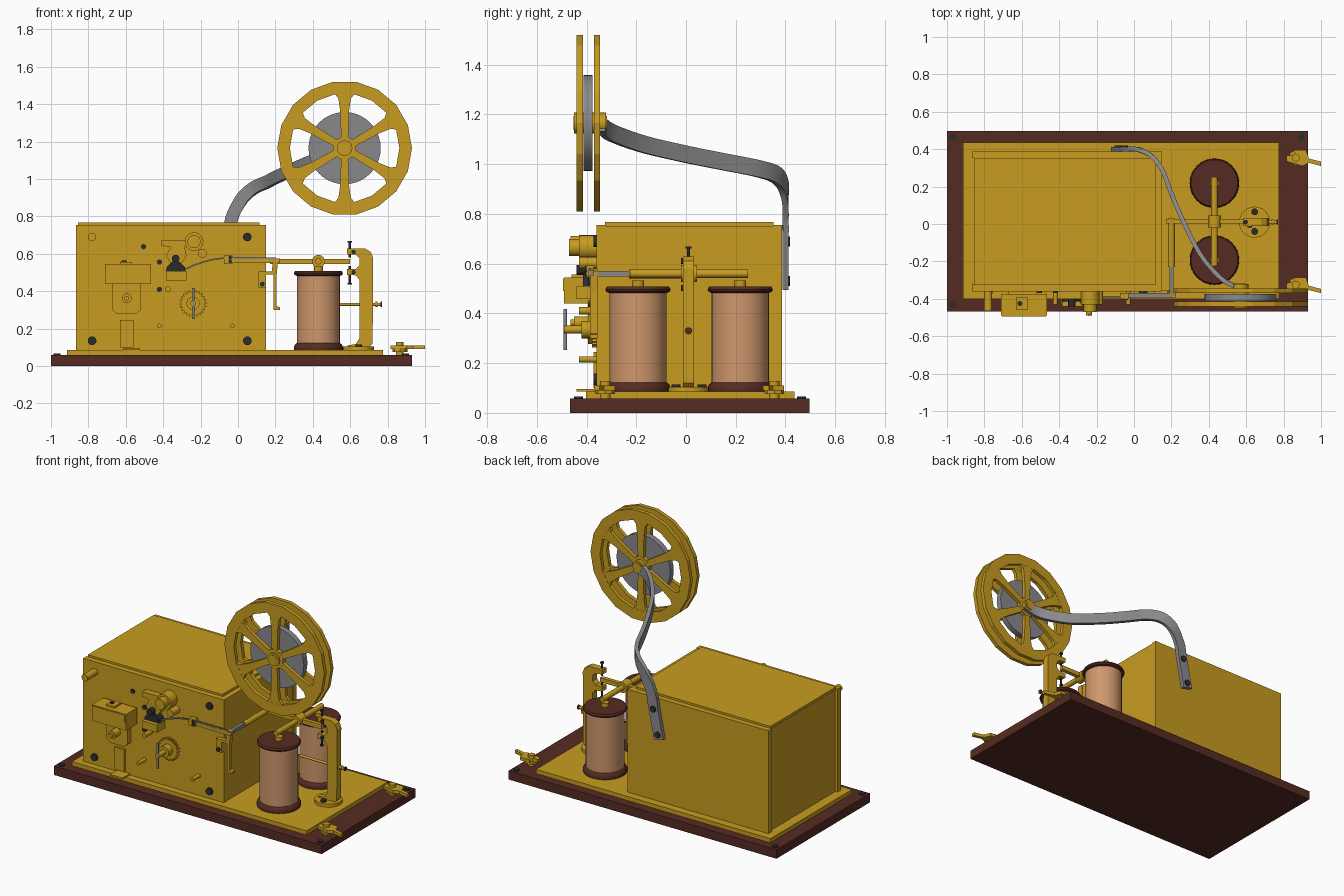
import bpy, bmesh, math
from mathutils import Vector as V

if "Cube" in bpy.data.objects:
    bpy.data.objects.remove(bpy.data.objects["Cube"])


def mat(name, r, g, b):
    m = bpy.data.materials.new(name)
    m.diffuse_color = (r, g, b, 1)
    m.use_nodes = True
    m.node_tree.nodes["Principled BSDF"].inputs["Base Color"].default_value = m.diffuse_color
    return m


BRASS = mat("brass", .58, .335, .015)
WOOD = mat("dark_red_wood", .09, .024, .016)
COPPER = mat("copper_wire", .62, .31, .15)
STEEL = mat("grey_steel", .25, .25, .26)
DARK = mat("dark_screw", .022, .025, .03)


def finish(name, bm, m, smooth=False):
    bmesh.ops.recalc_face_normals(bm, faces=bm.faces)
    me = bpy.data.meshes.new(name)
    bm.to_mesh(me)
    bm.free()
    me.materials.append(m)
    o = bpy.data.objects.new(name, me)
    bpy.context.collection.objects.link(o)
    if smooth:
        bpy.ops.object.select_all(action='DESELECT')
        o.select_set(True)
        bpy.context.view_layer.objects.active = o
        bpy.ops.object.shade_smooth_by_angle(angle=math.radians(35))
    return o


def box(name, x0, x1, y0, y1, z0, z1, m=BRASS):
    bm = bmesh.new()
    bmesh.ops.create_cube(bm, size=1)
    for v in bm.verts:
        v.co = V(((x0 + x1) / 2 + v.co.x * (x1 - x0), (y0 + y1) / 2 + v.co.y * (y1 - y0),
                  (z0 + z1) / 2 + v.co.z * (z1 - z0)))
    return finish(name, bm, m)


def cyl(name, a, b, r, m=BRASS, n=24):
    a, b = V(a), V(b)
    bm = bmesh.new()
    bmesh.ops.create_cone(bm, cap_ends=True, segments=n, radius1=r, radius2=r, depth=(b - a).length)
    bm.transform((b - a).to_track_quat('Z', 'Y').to_matrix().to_4x4())
    bmesh.ops.translate(bm, verts=bm.verts, vec=(a + b) / 2)
    return finish(name, bm, m, n > 10)


def pin(name, x, z, r, y1, m=BRASS, y0=-.355, n=20):
    return cyl(name, (x, y0, z), (x, y1, z), r, m, n)


def prism(name, pts, lo, hi, m=BRASS, axis='Y'):
    """Extrude an outline: in x,z along y, or in x,y along z."""
    bm = bmesh.new()
    f = bm.faces.new([bm.verts.new((p[0], lo, p[1]) if axis == 'Y' else (p[0], p[1], lo)) for p in pts])
    g = bmesh.ops.extrude_face_region(bm, geom=[f])
    d = (0, hi - lo, 0) if axis == 'Y' else (0, 0, hi - lo)
    bmesh.ops.translate(bm, verts=[e for e in g['geom'] if isinstance(e, bmesh.types.BMVert)], vec=d)
    return finish(name, bm, m)


def lathe(name, prof, c, m, n=32, axis='Z', closed=False):
    bm = bmesh.new()
    rings = []
    for i in range(n):
        a = 2 * math.pi * i / n
        rings.append([bm.verts.new(V(c) + (V((r * math.cos(a), r * math.sin(a), h)) if axis == 'Z'
                      else V((r * math.cos(a), h, r * math.sin(a))))) for r, h in prof])
    k = len(prof)
    for i in range(n):
        p, q = rings[i], rings[(i + 1) % n]
        for j in range(k if closed else k - 1):
            bm.faces.new((p[j], q[j], q[(j + 1) % k], p[(j + 1) % k]))
    if not closed:
        bm.faces.new([r[0] for r in rings])
        bm.faces.new([r[-1] for r in rings])
    return finish(name, bm, m, n > 20)


def strap(name, pts, w, t, m=STEEL, steps=6):
    """Flat strip along a smooth curve, its width kept upright."""
    P = [V(p) for p in pts]
    P = [2 * P[0] - P[1]] + P + [2 * P[-1] - P[-2]]
    c = []
    for i in range(1, len(P) - 2):
        a, b, d, e = P[i - 1:i + 3]
        for s in range(steps):
            u = s / steps
            c.append(.5 * (2 * b + (d - a) * u + (2 * a - 5 * b + 4 * d - e) * u**2 + (3 * b - a - 3 * d + e) * u**3))
    c.append(P[-2])
    bm = bmesh.new()
    rings = []
    for i, p in enumerate(c):
        T = (c[min(i + 1, len(c) - 1)] - c[max(i - 1, 0)]).normalized()
        N = T.cross(V((0, 0, 1))).normalized()
        W = N.cross(T)
        rings.append([bm.verts.new(p + W * (w / 2 * i1) + N * (t / 2 * i2))
                      for i1, i2 in ((1, 1), (1, -1), (-1, -1), (-1, 1))])
    for p, q in zip(rings, rings[1:]):
        for j in range(4):
            bm.faces.new((p[j], q[j], q[(j + 1) % 4], p[(j + 1) % 4]))
    bm.faces.new(rings[0])
    bm.faces.new(rings[-1])
    return finish(name, bm, m, True)


# base, bed plate and corner screws
box("wood_base", -1, .93, -.467, .497, 0, .058, WOOD)
box("bed_plate", -.915, .775, -.402, .437, .058, .085)
for x in (-.968, .896):
    for y in (-.432, .464):
        cyl("base_screw", (x, y, .055), (x, y, .066), .018, DARK)

# clockwork case: two plates, body and lid
box("case_front_plate", -.865, .15, -.36, -.322, .085, .755)
box("case_back_plate", -.865, .15, .352, .387, .085, .755)
box("case_body", -.85, .148, -.325, .355, .085, .752)
box("case_lid", -.855, .115, -.325, .352, .75, .768)
for x, z in ((.05, .69), (.05, .135), (-.78, .135)):
    pin("case_screw", x, z, .023, -.372, DARK)
pin("case_knob", -.78, .69, .022, -.465)

# paper reel
RX, RZ = .57, 1.165
for y0, y1 in ((-.44, -.415), (-.37, -.345)):
    lathe("reel_rim", [(.36, y0), (.36, y1), (.293, y1), (.293, y0)], (RX, 0, RZ), BRASS, 18, 'Y', True)
    for k in range(6):
        a = math.radians(30 + 60 * k)
        prof = [(.03, .018), (.2, .024), (.265, .033), (.305, .065)]
        prof += [(u, -v) for u, v in reversed(prof)]
        prism("reel_spoke", [(RX + u * math.cos(a) - v * math.sin(a), RZ + u * math.sin(a) + v * math.cos(a))
                             for u, v in prof], y0 + .001, y1 - .001)
    pin("reel_hub_disc", RX, RZ, .062, y1, BRASS, y0)
pin("paper_roll", RX, RZ, .193, -.375, STEEL, -.412, 40)
pin("reel_axle", RX, RZ, .042, -.322, BRASS, -.45, 12)
pin("reel_axle_tip", RX, RZ, .028, -.317, BRASS, -.453)

# curved reel support arm, bolted to the back
strap("reel_arm", [(-.09, .4, .5), (-.05, .4, .7), (-.03, .4, .8), (.025, .396, .9), (.09, .365, .955),
                   (.15, .29, .982), (.205, .15, 1.01), (.27, 0, 1.04), (.36, -.17, 1.08), (.46, -.285, 1.12),
                   (.53, -.328, 1.145), (.6, -.335, 1.165)], .068, .024)
for x, z in ((-.084, .53), (-.052, .69)):
    pin("arm_bolt", x, z, .02, .419, DARK, .4)

# electromagnet coils
for y in (-.193, .218):
    c = (.43, y, 0)
    lathe("coil_winding", [(.115, .1), (.115, .49)], c, COPPER)
    lathe("coil_foot", [(.13, .085), (.132, .1), (.125, .115), (.116, .122)], c, WOOD)
    lathe("coil_cap", [(.116, .482), (.128, .488), (.131, .497), (.125, .508)], c, WOOD)
    cyl("coil_core", (.43, y, .5), (.43, y, .532), .024)

# armature, lever and writing arm
cyl("armature", (.43, -.225, .56), (.43, .25, .56), .017)
cyl("armature_collar", (.43, -.02, .56), (.43, .045, .56), .034)
box("lever_bar", .17, .6, .002, .028, .545, .573)
box("lever_shaft", .19, .21, -.385, .02, .548, .57, STEEL)
cyl("lever_pivot", (.2, -.23, .558), (.2, .03, .558), .018)
box("writing_arm", -.06, .225, -.385, -.37, .553, .575, STEEL)
strap("writing_spring", [(.2, -.388, .577), (0, -.388, .578), (-.12, -.388, .572), (-.22, -.388, .545),
                         (-.28, -.388, .52), (-.33, -.388, .515)], .008, .008)
box("writing_arm_clamp", -.075, .225, -.392, -.384, .551, .573)
box("clamp_block", -.075, -.03, -.4, -.37, .546, .592)
for z in (.56, .58):
    pin("clamp_screw", -.042, z, .01, -.407, DARK, -.395, 12)
prism("pivot_bracket", [(.11, .42), (.15, .42), (.15, .49), (.19, .49), (.19, .3), (.225, .3), (.225, .315),
                        (.207, .32), (.207, .49), (.215, .57), (.19, .58), (.18, .505), (.11, .505)], -.385, -.355)
pin("bracket_screw", .13, .438, .013, -.393, DARK)

# stop post with contact screws
cyl("post_foot", (.645, .01, .085), (.645, .01, .105), .083)
prism("stop_post", [(.585, .1), (.7, .1), (.72, .12), (.722, .58), (.71, .61), (.68, .628), (.582, .628),
                    (.582, .598), (.63, .595), (.65, .575), (.65, .54), (.63, .52), (.582, .518), (.582, .488),
                    (.63, .485), (.65, .46), (.65, .15), (.63, .118), (.585, .11)], -.012, .032)
for y in (-.04, .065):
    cyl("foot_screw", (.645, y, .1), (.645, y, .115), .018, DARK)
for z0, z1 in ((.58, .665), (.44, .535)):
    cyl("contact_screw", (.597, .01, z0), (.597, .01, z1), .006, DARK, 12)
    e = z1 if z0 > .5 else z0
    cyl("contact_head", (.597, .01, e - .004), (.597, .01, e + .004), .012, DARK, 12)
for z in (.61, .502):
    pin("contact_lock", .618, z, .012, -.02, DARK, 0, 12)
cyl("spring_rod", (.44, .01, .33), (.765, .01, .33), .008)
cyl("rod_knob", (.735, .01, .33), (.745, .01, .33), .014)
cyl("rod_tip", (.762, .01, .33), (.77, .01, .33), .014, WOOD)

# wire terminals
for y in (-.325, .355):
    cyl("terminal_post", (.865, y, .05), (.865, y, .128), .021)
    cyl("terminal_nut", (.865, y, .075), (.865, y, .09), .04, BRASS, 8)
    prism("terminal_tab", [(.815, y - .02), (.9, y - .045), (.935, y - .028), (1, y - .045), (1, y - .022),
                           (.935, y - .005), (.92, y + .04), (.85, y + .04), (.865, y + .015), (.815, y + .01)],
          .09, .11, BRASS, 'Z')

# ink box and its carrier plate
box("ink_box", -.71, -.465, -.49, -.375, .44, .545)
box("ink_box_rail", -.705, -.47, -.495, -.485, .49, .54)
box("ink_box_cap", -.63, -.57, -.46, -.39, .54, .557)
cyl("ink_cap_screw", (-.61, -.425, .55), (-.61, -.425, .564), .013, DARK)
prism("ink_carrier", [(-.67, .45), (-.52, .45), (-.52, .3), (-.545, .277), (-.645, .277), (-.67, .3)], -.395, -.355)
pin("carrier_knob", -.595, .362, .026, -.45)
pin("carrier_knob_tip", -.595, .362, .013, -.465)
box("guard_plate", -.63, -.56, -.372, -.355, .1, .245)
box("guard_foot", -.615, -.525, -.44, -.355, .086, .096)

# winding wheel with key
gear = [((.073 if i % 4 < 2 else .062), 2 * math.pi * i / 96) for i in range(96)]
prism("winding_wheel", [(-.24 + r * math.cos(a), .335 + r * math.sin(a)) for r, a in gear], -.378, -.355)
pin("wheel_boss", -.24, .335, .035, -.42)
pin("wheel_shaft", -.24, .335, .016, -.49)
cyl("winding_key", (-.24, -.485, .252), (-.24, -.485, .417), .007, STEEL, 12)

# paper feed rollers and printing head
pin("feed_roller", -.235, .665, .05, -.43)
pin("feed_roller_end", -.235, .665, .035, -.47)
pin("small_roller", -.19, .603, .024, -.43)
prism("roller_bracket", [(-.41, .675), (-.28, .675), (-.26, .66), (-.2, .66), (-.2, .68), (-.27, .69), (-.285, .635),
                         (-.275, .59), (-.3, .55), (-.36, .55), (-.385, .59), (-.36, .635), (-.41, .645)], -.4, -.355)
prism("print_head", [(-.385, .508), (-.28, .508), (-.285, .53), (-.315, .56), (-.35, .56), (-.38, .53)],
      -.415, -.358, DARK)
pin("print_head_pin", -.333, .575, .02, -.44, DARK)
box("print_head_block", -.385, -.275, -.44, -.355, .458, .508)
for x, z, r in ((-.375, .41, .015), (-.42, .215, .012), (-.03, .215, .012)):
    pin("case_pin", x, z, r, -.43)
for x, z in ((-.505, .638), (-.42, .556), (-.42, .41)):
    pin("small_screw", x, z, .014, -.368, DARK)
